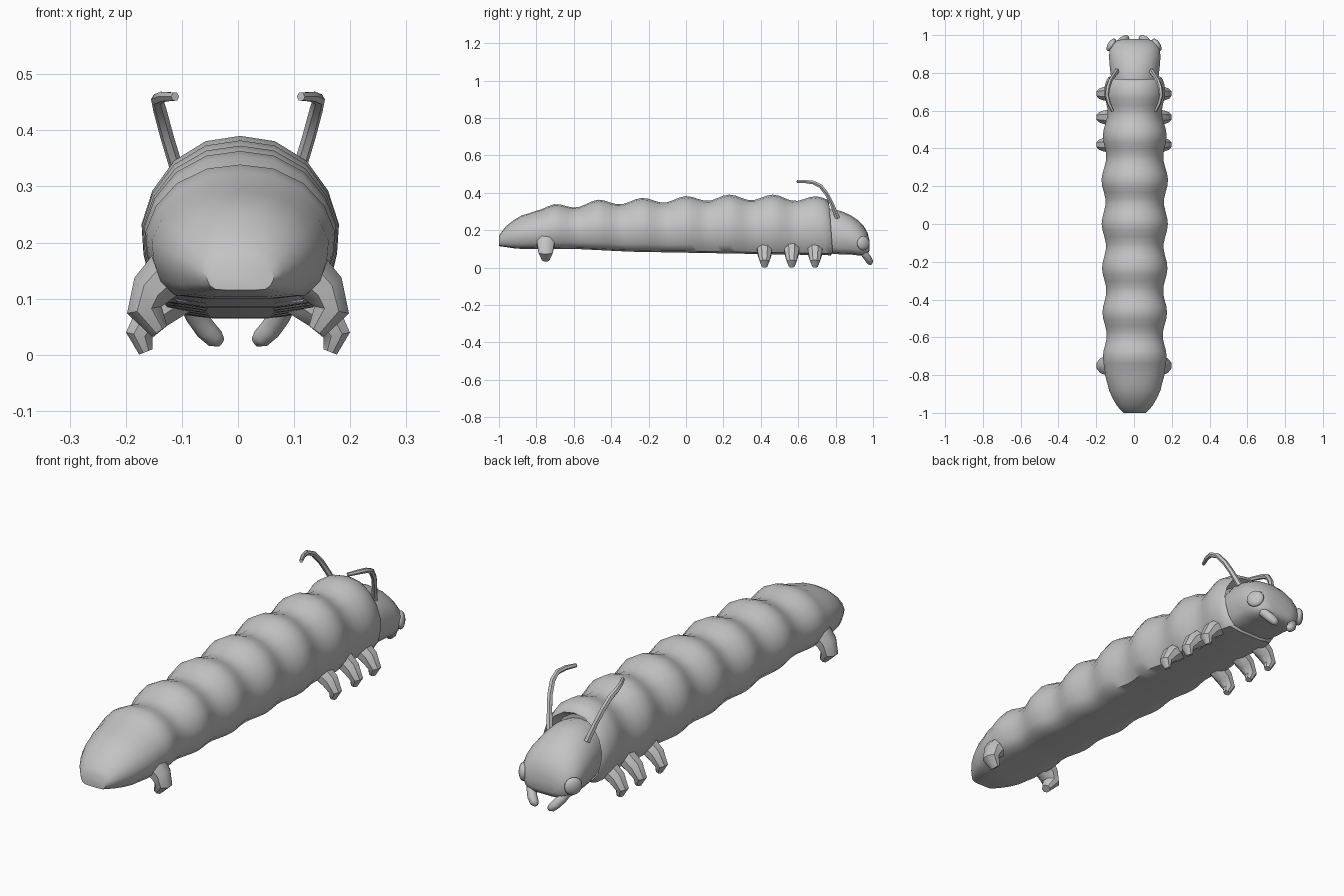
import bpy, bmesh, math
from mathutils import Vector

if "Cube" in bpy.data.objects:
    bpy.data.objects.remove(bpy.data.objects["Cube"], do_unlink=True)

grey = bpy.data.materials.new("plain grey")
grey.use_nodes = True
colour = (0.55, 0.55, 0.55, 1)
grey.diffuse_color = colour
grey.node_tree.nodes["Principled BSDF"].inputs["Base Color"].default_value = colour


def finish(name, bm, angle=50):
    bmesh.ops.recalc_face_normals(bm, faces=bm.faces)
    mesh = bpy.data.meshes.new(name)
    bm.to_mesh(mesh)
    bm.free()
    mesh.materials.append(grey)
    obj = bpy.data.objects.new(name, mesh)
    bpy.context.collection.objects.link(obj)
    bpy.ops.object.select_all(action="DESELECT")
    obj.select_set(True)
    bpy.context.view_layer.objects.active = obj
    bpy.ops.object.shade_smooth_by_angle(angle=math.radians(angle))
    return obj


def loft(name, rings, angle=50):
    """Skin a list of equal rings and close both ends."""
    bm = bmesh.new()
    loops = [[bm.verts.new(p) for p in ring] for ring in rings]
    count = len(loops[0])
    for a, b in zip(loops, loops[1:]):
        for i in range(count):
            j = (i + 1) % count
            bm.faces.new((a[i], a[j], b[j], b[i]))
    bm.faces.new(loops[0])
    bm.faces.new(loops[-1])
    return finish(name, bm, angle)


def tube(name, path, radii, ref, sides=8, flat=1.0, angle=50):
    """Tapered tube along a path; ref fixes the roll, flat scales along ref."""
    path = [Vector(p) for p in path]
    rings = []
    for i, p in enumerate(path):
        t = path[min(i + 1, len(path) - 1)] - path[max(i - 1, 0)]
        u = t.cross(Vector(ref)).normalized()
        v = u.cross(t).normalized()
        turns = [2 * math.pi * (k + 0.5) / sides for k in range(sides)]
        rings.append([p + radii[i] * (u * math.cos(a) + v * flat * math.sin(a)) for a in turns])
    return loft(name, rings, angle)


def ease(keys, y):
    """Value of a (y, value) envelope at y."""
    for (y0, a), (y1, b) in zip(keys, keys[1:]):
        if y <= y1:
            return a + (b - a) * max(0, (y - y0) / (y1 - y0))
    return keys[-1][1]


# Half cross-section with a flat belly, as (width, height) fractions
half = [(0, 1), (.35, .97), (.67, .86), (.89, .69), (1, .5),
        (.98, .33), (.9, .15), (.74, .03), (.38, 0), (0, 0)]
outline = half + [(-u, w) for u, w in reversed(half[1:-1])]


def section(y, width, low, high, slant=0):
    return [(u * width + .004, y - slant * (w - .5), low + w * (high - low)) for u, w in outline]


# Segmented body: smooth envelope plus evenly spaced swellings
pitch = .235
top = [(-1, .17), (-.97, .215), (-.9, .27), (-.8, .31), (-.7, .325), (-.47, .348), (.2, .375), (.5, .375), (.8, .362)]
wide = [(-1, .06), (-.97, .09), (-.9, .13), (-.8, .162), (-.7, .158), (.2, .166), (.5, .157), (.8, .148)]
belly = [(-1, .115), (-.9, .1), (-.6, .1), (-.3, .085), (.8, .065)]
body_rings = []
stations = [-1, -.985, -.96, -.92, -.88, -.84, -.8]
stations += [-.47 + pitch * k / 7 for k in range(-9, 37)] + [.765]
for y in stations:
    swell = math.cos(2 * math.pi * (y + .47) / pitch) * min(1, max(0, (y + .9) * 5))
    body_rings.append(section(y, ease(wide, y) + .011 * swell, ease(belly, y),
                              ease(top, y) + .015 * swell, .025 * max(0, y)))
# Collar lip and the hollow that holds the head
body_rings += [section(.775, .14, .08, .345, .02), section(.72, .125, .09, .32)]
loft("body", body_rings, 45)

# Head
head_shape = [(.7, .11, .09, .3), (.77, .125, .075, .315), (.83, .132, .07, .302),
              (.88, .136, .07, .28), (.92, .134, .065, .253), (.95, .122, .065, .222),
              (.97, .1, .07, .188), (.98, .06, .09, .15)]
loft("head", [section(*s) for s in head_shape], 60)

# Paired parts, mirrored left and right
for side, label in ((1, "left"), (-1, "right")):
    # Walking legs near the head
    for n, y in enumerate((.42, .565, .69)):
        pts = [(.09, .12), (.15, .075), (.176, .035), (.164, .005)]
        tube(f"{label}_leg_{n + 1}", [(side * x, y, z) for x, z in pts],
             (.042, .036, .026, .014), (0, 1, 0), flat=1.1, angle=40)
    # Rear gripping legs
    pts = [(.1, .17), (.155, .115), (.167, .08), (.14, .042)]
    tube(f"{label}_rear_leg", [(side * x, -.75, z) for x, z in pts],
         (.05, .04, .034, .018), (0, 1, 0), flat=1.2, angle=40)
    # Swept-back feelers
    pts = [(.09, .81, .265), (.112, .78, .34), (.127, .755, .39), (.139, .72, .435),
           (.144, .68, .455), (.133, .64, .46), (.112, .595, .46)]
    tube(f"{label}_feeler", [(side * x, y, z) for x, y, z in pts],
         (.014, .012, .012, .012, .011, .01, .008), (1, 0, 0), sides=6)
    # Curved jaws
    pts = [(.088, .93, .1), (.075, .957, .07), (.058, .975, .046), (.042, .984, .03), (.03, .988, .022)]
    tube(f"{label}_jaw", [(side * x, y, z) for x, y, z in pts],
         (.02, .02, .02, .018, .009), (0, 1, 0), sides=10, angle=70)
    # Domed eyes
    bm = bmesh.new()
    bmesh.ops.create_uvsphere(bm, u_segments=16, v_segments=8, radius=.038)
    eye = finish(f"{label}_eye", bm, 80)
    eye.scale.z = .5
    eye.location = (side * .12, .948, .13)
    eye.rotation_euler = Vector((side * .8, .5, 0)).to_track_quat("Z", "Y").to_euler()
